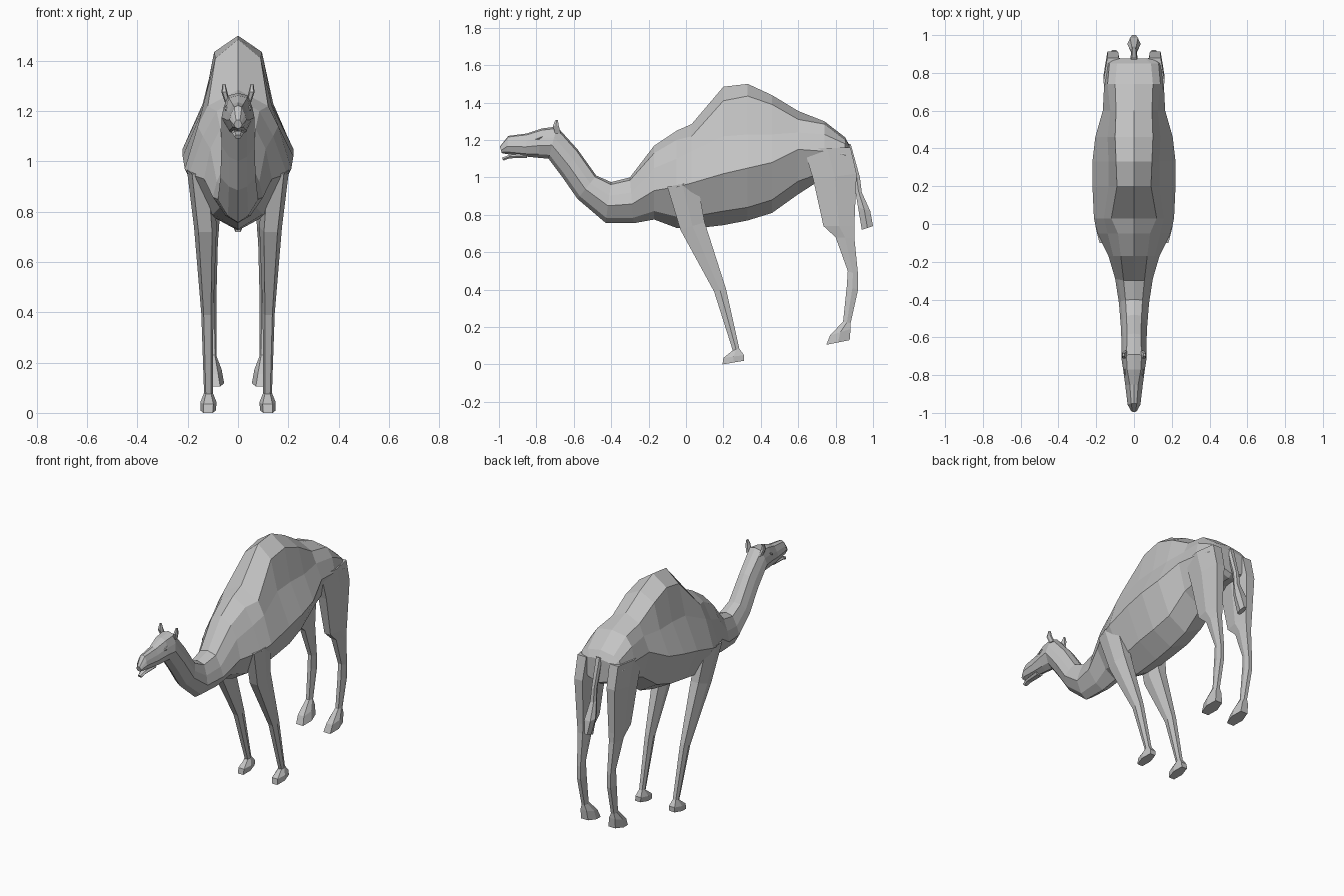
import bpy, bmesh

hide = bpy.data.materials.new("plain_grey")
hide.diffuse_color = (0.55, 0.55, 0.55, 1)


def loft(name, rings):
    """Skin a list of equal-length point rings and cap both ends."""
    bm = bmesh.new()
    loops = [[bm.verts.new(p) for p in ring] for ring in rings]
    n = len(loops[0])
    for a, b in zip(loops, loops[1:]):
        for i in range(n):
            j = (i + 1) % n
            bm.faces.new((a[i], a[j], b[j], b[i]))
    bm.faces.new(loops[0])
    bm.faces.new(loops[-1])
    bmesh.ops.recalc_face_normals(bm, faces=bm.faces)
    mesh = bpy.data.meshes.new(name)
    bm.to_mesh(mesh)
    bm.free()
    mesh.materials.append(hide)
    obj = bpy.data.objects.new(name, mesh)
    bpy.context.collection.objects.link(obj)
    return obj


def full_ring(half):
    """Mirror a top-to-bottom half outline (first and last on the centre)."""
    return half + [(-x, y, z) for x, y, z in half[-2:0:-1]]


def neck_ring(yt, zt, yb, zb, wt, ws, wb):
    def at(f, x):
        return (x, yt + (yb - yt) * f, zt + (zb - zt) * f)
    return full_ring([at(0, 0), at(.06, wt), at(.33, wt * .35 + ws * .65),
                      at(.58, ws), at(.88, wb), at(1, 0)])


def body_ring(y, ztop, z1, w1, z2, w2, z3, w3, z4, w4, zbot):
    return full_ring([(0, y, ztop), (w1, y, z1), (w2, y, z2),
                      (w3, y, z3), (w4, y, z4), (0, y, zbot)])


def limb_ring(yf, zf, yb, zb, xi, xo):
    """Six-sided limb section from its front and back edge points."""
    d = (xo - xi) * .2
    ym, zm = (yf + yb) / 2, (zf + zb) / 2
    return [(xi + d, yf, zf), (xo - d, yf, zf), (xo, ym, zm),
            (xo - d, yb, zb), (xi + d, yb, zb), (xi, ym, zm)]


def mirrored(name, rings):
    for side, s in (("left", 1), ("right", -1)):
        loft(f"{side}_{name}", [[(s * x, y, z) for x, y, z in r] for r in rings])


# head and neck, nose to chest
neck = [
    (-.995, 1.165, -.985, 1.13, .008, .016, .010),
    (-.950, 1.222, -.960, 1.125, .015, .034, .022),
    (-.850, 1.235, -.860, 1.112, .022, .046, .030),
    (-.770, 1.262, -.790, 1.105, .036, .056, .035),
    (-.690, 1.272, -.735, 1.10, .040, .066, .036),
    (-.580, 1.150, -.660, 1.00, .036, .066, .036),
    (-.480, 1.010, -.580, .885, .040, .070, .036),
    (-.400, .975, -.430, .757, .045, .080, .040),
    (-.300, 1.000, -.280, .755, .055, .100, .050),
]
# body with single hump, chest to rump
body = [
    (-.17, 1.17, 1.13, .07, 1.05, .11, .93, .135, .82, .07, .775),
    (-.05, 1.25, 1.20, .085, 1.10, .14, .95, .195, .79, .10, .73),
    (.03, 1.285, 1.22, .12, 1.14, .16, .97, .212, .79, .12, .725),
    (.20, 1.485, 1.41, .09, 1.22, .135, 1.02, .22, .82, .13, .745),
    (.33, 1.50, 1.435, .095, 1.23, .135, 1.05, .22, .84, .13, .77),
    (.46, 1.44, 1.39, .10, 1.23, .14, 1.08, .205, .88, .12, .81),
    (.60, 1.355, 1.31, .095, 1.24, .125, 1.15, .165, .98, .12, .91),
    (.74, 1.30, 1.285, .10, 1.23, .14, 1.14, .158, 1.03, .10, 1.0),
    (.85, 1.215, 1.20, .09, 1.18, .13, 1.12, .15, 1.03, .09, 1.0),
    (.875, 1.17, 1.165, .06, 1.15, .10, 1.10, .12, 1.04, .07, 1.02),
]
loft("body_and_neck", [neck_ring(*r) for r in neck] + [body_ring(*r) for r in body])

# lower jaw
loft("lower_jaw", [limb_ring(*r) for r in (
    (-.985, 1.105, -.975, 1.090, -.014, .014),
    (-.945, 1.120, -.945, 1.102, -.022, .022),
    (-.850, 1.130, -.850, 1.105, -.026, .026))])

# ears
mirrored("ear", [limb_ring(*r) for r in (
    (-.700, 1.235, -.670, 1.235, .032, .052),
    (-.712, 1.275, -.680, 1.275, .042, .066),
    (-.698, 1.308, -.685, 1.306, .050, .062))])

# eyelids
mirrored("eyelid", [limb_ring(*r) for r in (
    (-.805, 1.207, -.805, 1.202, .036, .045),
    (-.787, 1.218, -.787, 1.202, .036, .054),
    (-.768, 1.222, -.768, 1.216, .036, .052))])

# front legs with feet
mirrored("front_leg", [limb_ring(*r) for r in (
    (-.10, .95, .06, .98, .10, .203),
    (-.03, .72, .10, .76, .085, .175),
    (.15, .39, .215, .40, .098, .146),
    (.25, .075, .285, .085, .10, .135),
    (.20, .035, .31, .05, .085, .150),
    (.195, .0, .31, .02, .088, .150))])

# hind legs with feet
mirrored("hind_leg", [limb_ring(*r) for r in (
    (.63, 1.155, .88, 1.16, .06, .162),
    (.68, .99, .912, 1.02, .065, .160),
    (.735, .74, .90, .74, .075, .145),
    (.80, .68, .90, .68, .08, .138),
    (.865, .50, .92, .48, .085, .125),
    (.86, .42, .92, .40, .085, .125),
    (.84, .23, .88, .22, .085, .120),
    (.77, .155, .88, .19, .065, .135),
    (.75, .105, .875, .13, .055, .135))])

# tail with tuft
loft("tail", [limb_ring(*r) for r in (
    (.85, 1.17, .88, 1.18, -.02, .02),
    (.895, 1.0, .930, 1.0, -.015, .015),
    (.905, .93, .940, .92, -.020, .020),
    (.920, .84, .985, .82, -.035, .035),
    (.940, .72, 1.0, .74, -.016, .016))])
